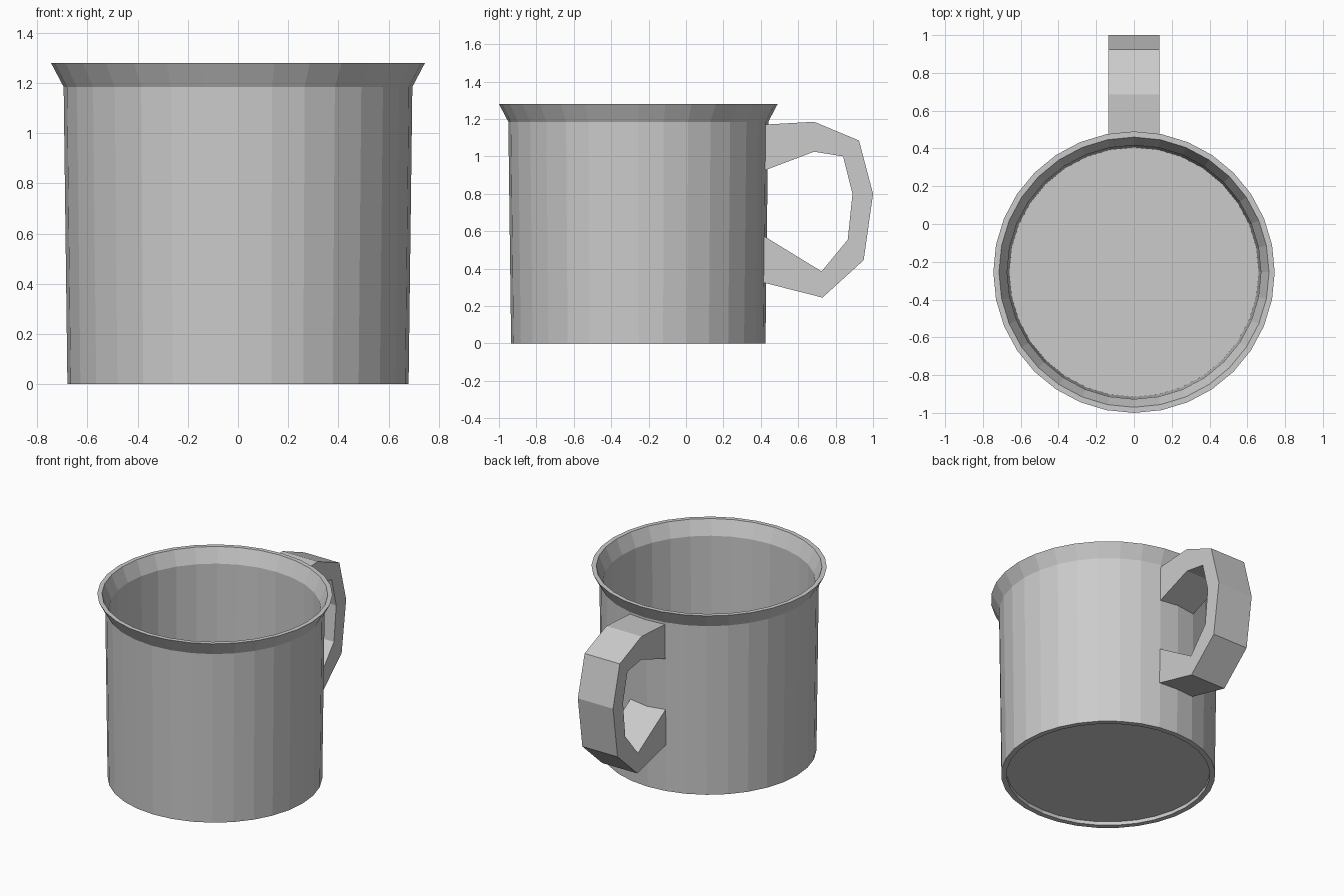
import bpy
import bmesh
from math import cos, sin, tau

old = bpy.data.objects.get("Cube")
if old:
    bpy.data.objects.remove(old, do_unlink=True)

SIDES = 32
CENTRE_Y = -0.255

grey = bpy.data.materials.new("plain grey")
grey.use_nodes = True
colour = (0.6, 0.6, 0.6, 1)
grey.diffuse_color = colour
grey.node_tree.nodes["Principled BSDF"].inputs["Base Color"].default_value = colour


def finish(bm, name):
    bmesh.ops.recalc_face_normals(bm, faces=bm.faces)
    mesh = bpy.data.meshes.new(name)
    bm.to_mesh(mesh)
    bm.free()
    mesh.materials.append(grey)
    obj = bpy.data.objects.new(name, mesh)
    bpy.context.collection.objects.link(obj)
    return obj


def bridge(bm, a, b):
    for i in range(len(a)):
        j = (i + 1) % len(a)
        bm.faces.new((a[i], a[j], b[j], b[i]))


# Cup: closed wall profile (radius, height), from recessed base round to inner floor
profile = [(0.645, 0.025), (0.645, 0), (0.68, 0), (0.695, 1.185), (0.745, 1.28),
           (0.715, 1.28), (0.672, 1.18), (0.66, 0.04)]
bm = bmesh.new()
rings = []
for r, z in profile:
    angles = [tau * i / SIDES for i in range(SIDES)]
    rings.append([bm.verts.new((r * cos(a), CENTRE_Y + r * sin(a), z)) for a in angles])
for lower, upper in zip(rings, rings[1:]):
    bridge(bm, lower, upper)
bm.faces.new(rings[0])
bm.faces.new(rings[-1])
finish(bm, "cup")

# Handle: angular loop, outer and inner outlines (y, z) extruded across x
outer = [(0.42, 1.17), (0.685, 1.185), (0.925, 1.085), (1.0, 0.8),
         (0.95, 0.445), (0.73, 0.245), (0.415, 0.325)]
inner = [(0.42, 0.925), (0.685, 1.025), (0.84, 1.0), (0.89, 0.8),
         (0.865, 0.555), (0.725, 0.385), (0.415, 0.575)]
bm = bmesh.new()
sections = []
for (oy, oz), (iy, iz) in zip(outer, inner):
    corners = [(-0.136, oy, oz), (0.136, oy, oz), (0.136, iy, iz), (-0.136, iy, iz)]
    sections.append([bm.verts.new(c) for c in corners])
for a, b in zip(sections, sections[1:]):
    bridge(bm, a, b)
bm.faces.new(sections[0])
bm.faces.new(sections[-1])
finish(bm, "handle")
